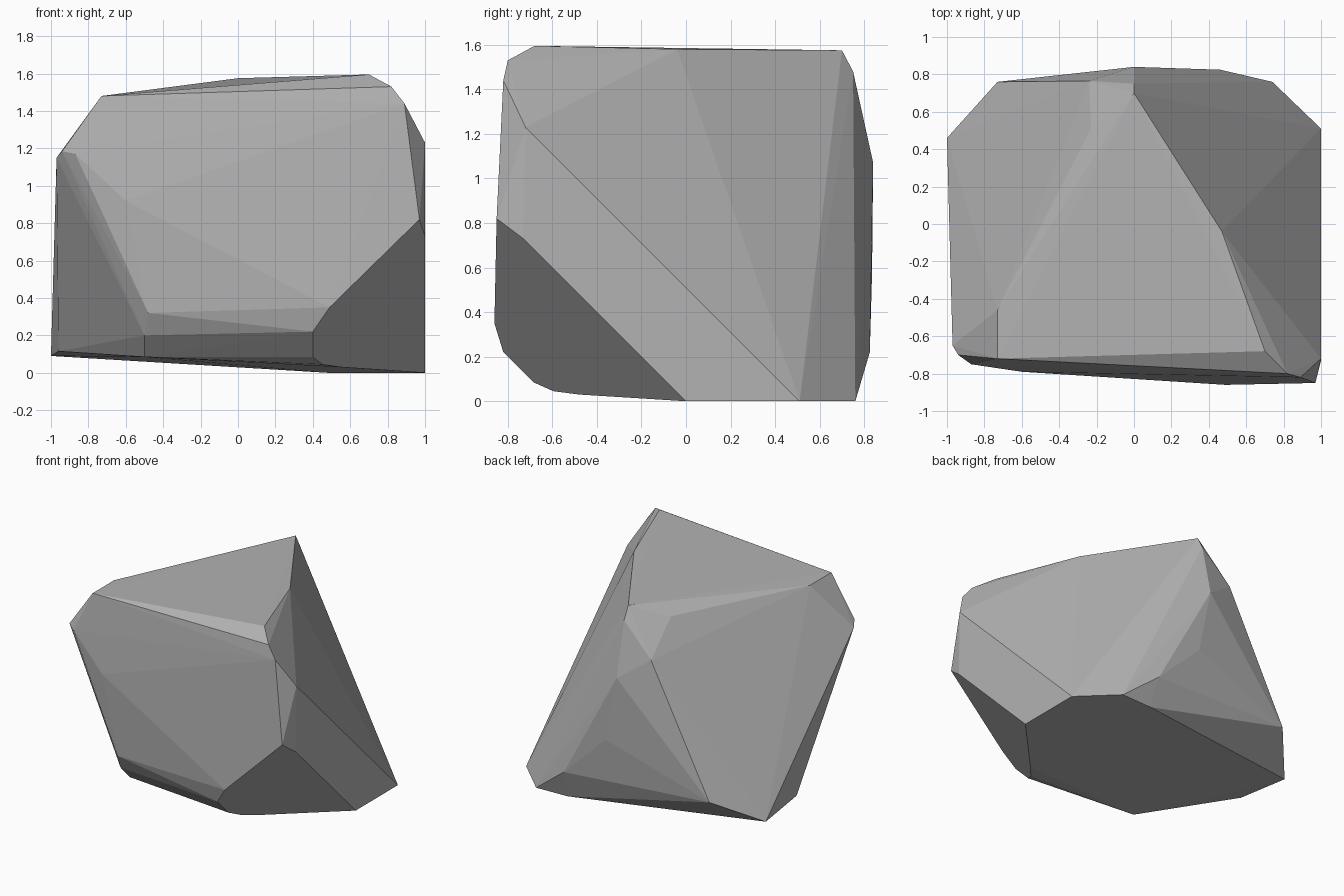
import bpy
import bmesh

if "Cube" in bpy.data.objects:
    bpy.data.objects.remove(bpy.data.objects["Cube"])

# Corner points of the faceted boulder, grouped by region
top = [(0, .7, 1.575), (.47, -.04, 1.58), (.7, -.68, 1.595),
       (-.73, -.72, 1.48), (-.73, -.46, 1.48), (-.23, .51, 1.48)]
front = [(.82, -.8, 1.53), (.89, -.82, 1.44), (-.6, -.79, .92),
         (-.48, -.775, .32), (-.5, -.71, .2), (-.5, -.6, .085)]
left = [(-.87, -.75, 1.17), (-.94, -.7, 1.185), (-.97, -.65, 1.15),
        (-.96, .03, .115), (-1, .46, .09), (-.73, .76, .28)]
right = [(1, -.72, 1.23), (1, .51, 0)]
back = [(0, .75, 1.48), (-.24, .765, 1.24), (0, .84, 1.07),
        (.1, .835, .57), (.46, .825, .22), (.74, .76, 0), (.48, .75, 0)]

# Slanted chip at the lower front right: its corners lie on y = x - z - 1
chip = [(x, x - z - 1, z) for x, z in
        [(.97, .82), (1, .73), (1, 0), (.55, .03), (.45, .045),
         (.4, .085), (.4, .22), (.49, .35)]]

# Wrap the corners in a convex skin
bm = bmesh.new()
for p in top + front + left + right + back + chip:
    bm.verts.new(p)
res = bmesh.ops.convex_hull(bm, input=bm.verts)
loose = [v for v in bm.verts if not v.link_faces]
bmesh.ops.delete(bm, geom=loose, context='VERTS')
bmesh.ops.recalc_face_normals(bm, faces=bm.faces)

mesh = bpy.data.meshes.new("boulder")
bm.to_mesh(mesh)
bm.free()

# Plain stone colour
stone = bpy.data.materials.new("stone_grey")
stone.diffuse_color = (.45, .45, .45, 1)
stone.use_nodes = True
stone.node_tree.nodes["Principled BSDF"].inputs["Base Color"].default_value = stone.diffuse_color
mesh.materials.append(stone)
rock = bpy.data.objects.new("boulder", mesh)
bpy.context.collection.objects.link(rock)
